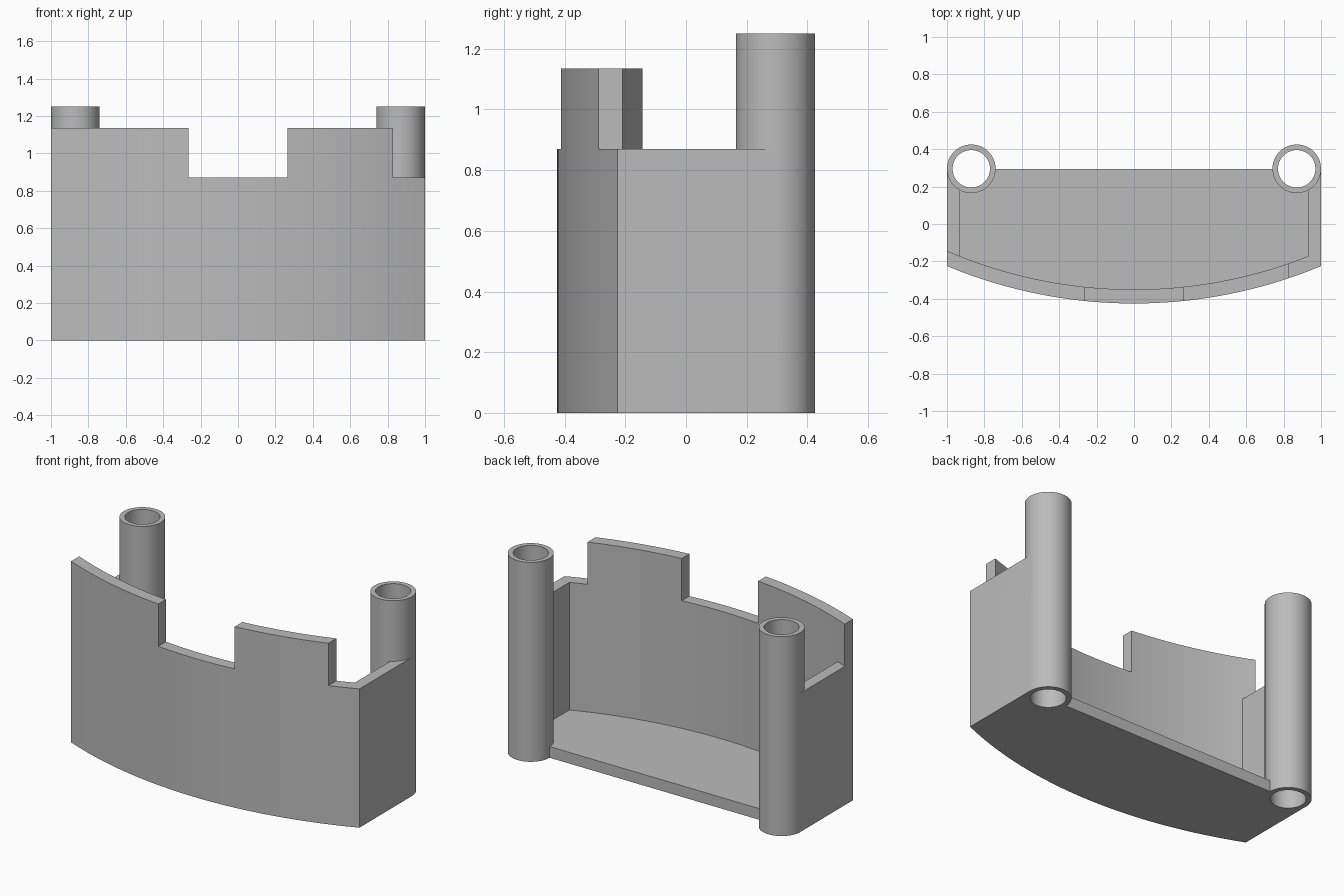
import bpy, bmesh, math

if "Cube" in bpy.data.objects:
    bpy.data.objects.remove(bpy.data.objects["Cube"], do_unlink=True)

HALF, WALL, FLOOR = 1.0, 0.075, 0.07
LOW, HIGH, TUBE_TOP = 0.87, 1.135, 1.25
ARC_Y, ARC_R = 2.175, 2.6          # centre and radius of the curved front
TUBE_X, TUBE_Y, TUBE_R, BORE_R = 0.87, 0.295, 0.13, 0.1

grey = bpy.data.materials.new("plain grey")
grey.use_nodes = True
grey.diffuse_color = (0.5, 0.5, 0.5, 1)
grey.node_tree.nodes["Principled BSDF"].inputs["Base Color"].default_value = (0.5, 0.5, 0.5, 1)


def prism(name, outline, z0, z1):
    """Extrude a counter-clockwise outline from z0 to z1."""
    bm = bmesh.new()
    face = bm.faces.new([bm.verts.new((x, y, z0)) for x, y in outline])
    top = bmesh.ops.extrude_face_region(bm, geom=[face])["geom"]
    bmesh.ops.translate(bm, vec=(0, 0, z1 - z0),
                        verts=[v for v in top if isinstance(v, bmesh.types.BMVert)])
    bmesh.ops.recalc_face_normals(bm, faces=bm.faces)
    mesh = bpy.data.meshes.new(name)
    bm.to_mesh(mesh)
    bm.free()
    mesh.materials.append(grey)
    obj = bpy.data.objects.new(name, mesh)
    bpy.context.collection.objects.link(obj)
    return obj


def box(name, x0, x1, y0, y1, z0, z1):
    return prism(name, [(x0, y0), (x1, y0), (x1, y1), (x0, y1)], z0, z1)


def arc(radius, half, n=48):
    xs = [half * (2 * i / n - 1) for i in range(n + 1)]
    return [(x, ARC_Y - math.sqrt(radius ** 2 - x ** 2)) for x in xs]


def circle(cx, radius, n=64):
    return [(cx + radius * math.cos(math.tau * i / n),
             TUBE_Y + radius * math.sin(math.tau * i / n)) for i in range(n)]


def combine(target, tool, operation):
    mod = target.modifiers.new(operation.lower(), "BOOLEAN")
    mod.operation, mod.object, mod.solver = operation, tool, "EXACT"
    bpy.context.view_layer.objects.active = target
    bpy.ops.object.modifier_apply(modifier=mod.name)
    bpy.data.objects.remove(tool, do_unlink=True)


# Curved front wall, notched in the middle and at its left end
shell = prism("walled_tray", arc(ARC_R, HALF) + arc(ARC_R - WALL, HALF)[::-1], 0, HIGH)
combine(shell, box("middle_notch", -0.265, 0.265, -1, 0, LOW, 2), "DIFFERENCE")
combine(shell, box("end_notch", 0.83, 1.5, -1, 0, LOW, 2), "DIFFERENCE")

# Floor
floor_edge = arc(ARC_R - WALL / 2, 0.96)
combine(shell, prism("floor", floor_edge + [(0.96, TUBE_Y), (-0.96, TUBE_Y)], 0, FLOOR), "UNION")

# Side walls and corner tubes
for side in (-1, 1):
    x0, x1 = sorted((side * 0.93, side * HALF))
    combine(shell, box("side_wall", x0, x1, -0.19, TUBE_Y, 0, LOW), "UNION")
    combine(shell, prism("tube", circle(side * TUBE_X, TUBE_R), 0, TUBE_TOP), "UNION")
for side in (-1, 1):
    combine(shell, prism("bore", circle(side * TUBE_X, BORE_R), -0.5, 2), "DIFFERENCE")

# Smooth curves with crisp edges
bpy.ops.object.select_all(action="DESELECT")
shell.select_set(True)
bpy.context.view_layer.objects.active = shell
bpy.ops.object.shade_smooth_by_angle(angle=math.radians(30))
